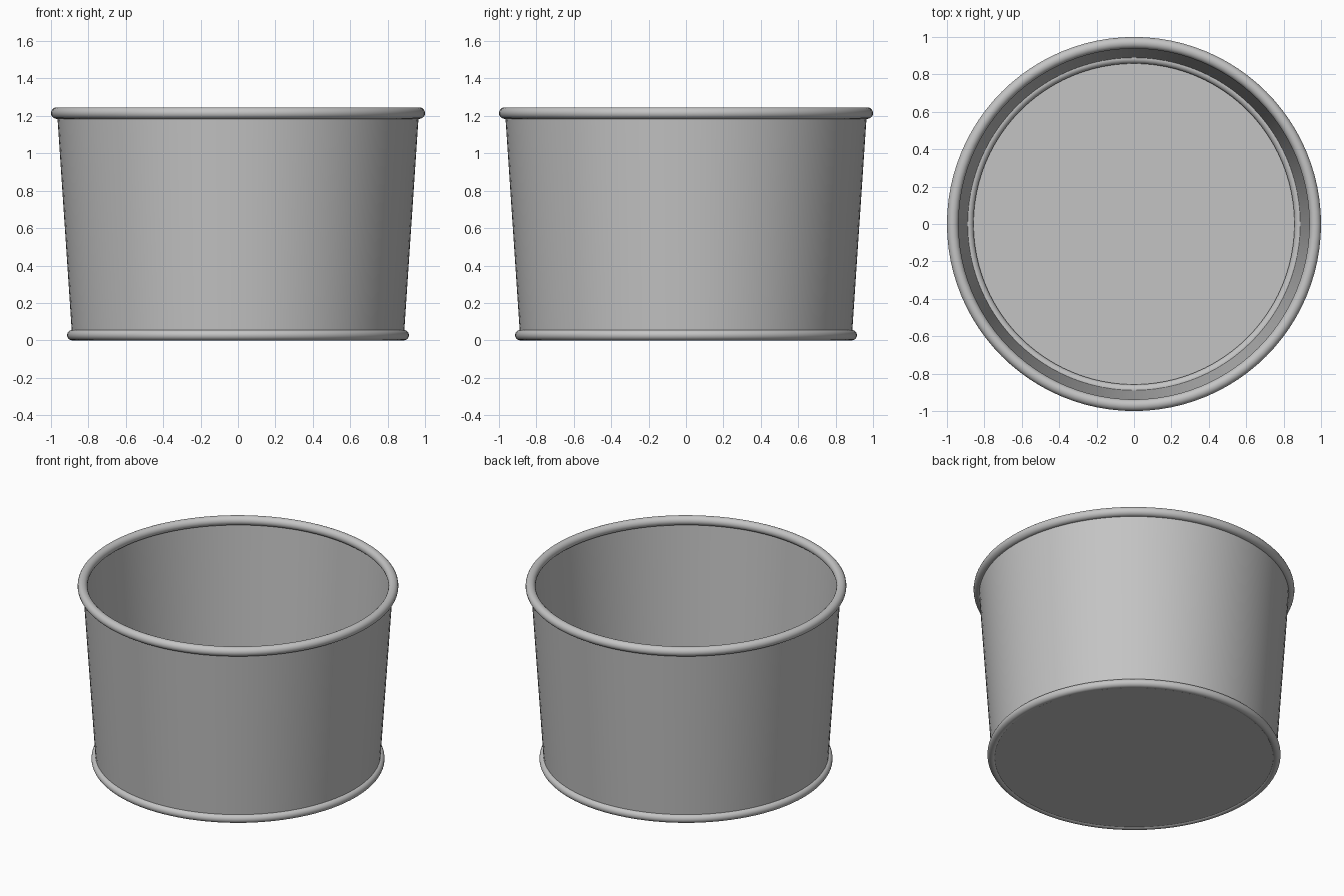
import bpy
import math

SEGMENTS = 96

cube = bpy.data.objects.get("Cube")
if cube:
    bpy.data.objects.remove(cube, do_unlink=True)

# Single metal colour
metal = bpy.data.materials.new("grey metal")
metal.use_nodes = True
colour = (0.55, 0.55, 0.55, 1)
metal.diffuse_color = colour
metal.node_tree.nodes["Principled BSDF"].inputs["Base Color"].default_value = colour


def finish(name):
    obj = bpy.context.object
    obj.name = name
    obj.data.materials.append(metal)
    bpy.ops.object.shade_smooth_by_angle(angle=math.radians(35))


def rolled_edge(name, radius, thickness, z):
    bpy.ops.mesh.primitive_torus_add(
        major_radius=radius, minor_radius=thickness, location=(0, 0, z),
        major_segments=SEGMENTS, minor_segments=20)
    finish(name)


def tapered(name, bottom, top, low, high):
    bpy.ops.mesh.primitive_cone_add(
        vertices=SEGMENTS, radius1=bottom, radius2=top, depth=high - low,
        end_fill_type='NOTHING', location=(0, 0, (low + high) / 2))
    finish(name)


# Thin tapered wall
tapered("wall", 0.886, 0.967, 0.006, 1.215)

# Flat floor
bpy.ops.mesh.primitive_circle_add(
    vertices=SEGMENTS, radius=0.886, fill_type='NGON', location=(0, 0, 0.006))
finish("floor")

# Rolled rim and base ring
rolled_edge("top_rim", 0.969, 0.031, 1.215)
rolled_edge("base_ring", 0.886, 0.028, 0.028)
